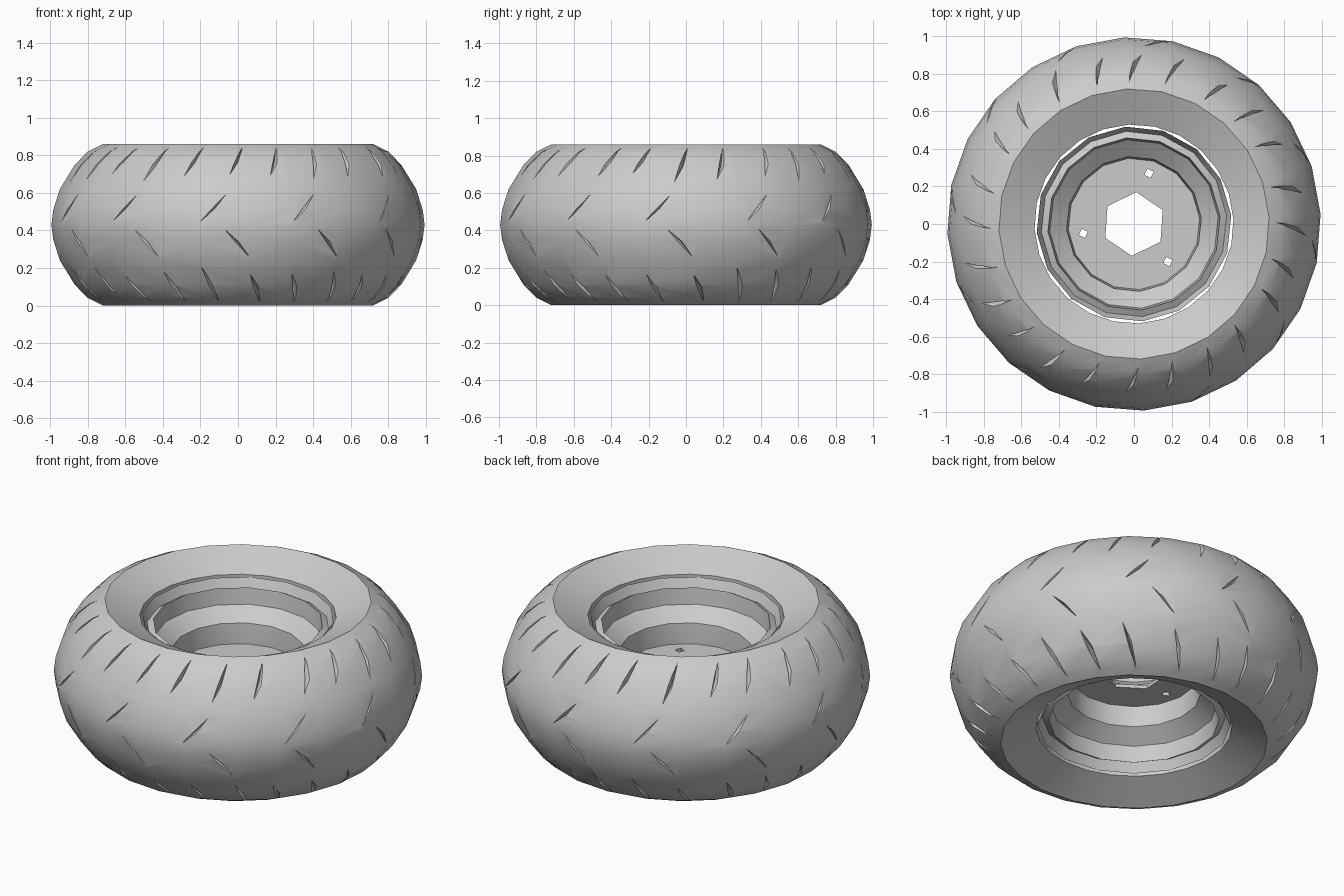
import bpy, bmesh, math, random
from mathutils import Vector

random.seed(4)
cube = bpy.data.objects.get("Cube")
if cube:
    bpy.data.objects.remove(cube, do_unlink=True)

MID = 0.43  # half the tyre width

grey = bpy.data.materials.new("plain_grey")
grey.use_nodes = True
colour = (0.6, 0.6, 0.6, 1)
grey.diffuse_color = colour
grey.node_tree.nodes["Principled BSDF"].inputs["Base Color"].default_value = colour


def finish(bm, name):
    bmesh.ops.recalc_face_normals(bm, faces=bm.faces)
    mesh = bpy.data.meshes.new(name)
    bm.to_mesh(mesh)
    bm.free()
    mesh.materials.append(grey)
    obj = bpy.data.objects.new(name, mesh)
    bpy.context.collection.objects.link(obj)
    return obj


def polar(angle, radius, z):
    return Vector((radius * math.cos(angle), radius * math.sin(angle), z))


def revolve(name, half, sides, turn=0.0):
    """Mirror a half profile about the mid plane and spin it into a closed ring."""
    profile = half + [(r, 2 * MID - z) for r, z in reversed(half) if abs(z - MID) > 0.001]
    bm = bmesh.new()
    rings = [[bm.verts.new(polar(turn + math.tau * i / sides, r, z)) for r, z in profile]
             for i in range(sides)]
    n = len(profile)
    for i in range(sides):
        a, b = rings[i], rings[(i + 1) % sides]
        for j in range(n):
            k = (j + 1) % n
            bm.faces.new((a[j], a[k], b[k], b[j]))
    return finish(bm, name)


def cut(target, cutter):
    """Subtract the cutter, then discard it."""
    cutter.hide_render = True
    mod = target.modifiers.new("cut", 'BOOLEAN')
    mod.operation = 'DIFFERENCE'
    mod.solver = 'EXACT'
    mod.object = cutter
    bpy.context.view_layer.objects.active = target
    bpy.ops.object.modifier_apply(modifier=mod.name)
    bpy.data.objects.remove(cutter, do_unlink=True)


def smooth(obj, degrees):
    bpy.ops.object.select_all(action='DESELECT')
    obj.select_set(True)
    bpy.context.view_layer.objects.active = obj
    bpy.ops.object.shade_smooth_by_angle(angle=math.radians(degrees))


# Tyre: sloped side wall, rounded tread, straight inner wall
tread = [(0.72, 0.86), (0.80, 0.82), (0.87, 0.75), (0.95, 0.62), (0.985, 0.51), (0.995, MID)]
tyre = revolve("tyre", [(0.53, 0.77)] + tread, 24, math.radians(3))


def tread_radius(z):
    z = max(z, 2 * MID - z)
    for (r1, z1), (r2, z2) in zip(tread, tread[1:]):
        if z2 <= z <= z1:
            return r1 + (r2 - r1) * (z1 - z) / (z1 - z2)
    return tread[0][0]


def add_groove(bm, a0, z0, a1, z1, width, depth):
    """Add one tapering wedge that runs along the tread surface."""
    def surface(angle, z, offset):
        return polar(angle, tread_radius(z) + offset, z)
    am, zm = a0 + (a1 - a0) * 0.55, z0 + (z1 - z0) * 0.55
    points = [surface(a, z, off) for a, z in ((a0, z0), (a1, z1)) for off in (-0.006, 0.04)]
    points += [surface(am + s * width, zm, 0.03) for s in (-1, 1)]
    points.append(surface(am + width * 0.5, zm, -depth))
    made = bmesh.ops.convex_hull(bm, input=[bm.verts.new(p) for p in points])
    spare = [v for v in made["geom_interior"] if isinstance(v, bmesh.types.BMVert)]
    bmesh.ops.delete(bm, geom=spare, context='VERTS')


# Tread grooves: a shoulder row and a sparser middle row, slanted and mirrored
grooves = bmesh.new()
COUNT = 24
for side in (1, -1):
    for i in range(COUNT):
        angle = math.tau * (i + (0.5 if side < 0 else 0.1)) / COUNT + random.uniform(-0.03, 0.03)

        def height(z):
            return MID + side * (z - MID)

        low = random.uniform(0.65, 0.70)
        add_groove(grooves, angle, height(0.84), angle - 0.08, height(low),
                   random.uniform(0.014, 0.024), 0.05)
        if i % 2 == 0:
            start = angle - 0.09
            add_groove(grooves, start, height(0.60), start - 0.14, height(0.45),
                       random.uniform(0.014, 0.026), 0.04)
cut(tyre, finish(grooves, "groove_cutter"))
smooth(tyre, 30)

# Rim: lip and two steps down to the hub on both sides
rim = revolve("rim", [(0.52, 0.76), (0.495, 0.705), (0.46, 0.725), (0.45, 0.63),
                      (0.36, 0.56), (0.35, MID)], 16, math.radians(5))
# Turn the profile's closing edge into the rim's outer wall
smooth(rim, 30)

# Hub plate with a six-sided bore and three bolt holes
disc = bmesh.new()
bmesh.ops.create_cone(disc, cap_ends=True, segments=16, radius1=0.355, radius2=0.355, depth=0.02)
bmesh.ops.translate(disc, verts=disc.verts, vec=(0, 0, MID))
hub = finish(disc, "hub_plate")

bores = bmesh.new()


def add_bore(x, y, radius, sides, turn):
    made = bmesh.ops.create_cone(bores, cap_ends=True, segments=sides, radius1=radius,
                                 radius2=radius, depth=0.2)["verts"]
    for v in made:
        a = math.atan2(v.co.y, v.co.x) + turn
        v.co = polar(a, radius, v.co.z + MID) + Vector((x, y, 0))


add_bore(0, 0, 0.17, 6, math.radians(-4))
for x, y in ((0.08, 0.27), (-0.27, -0.05), (0.18, -0.2)):
    add_bore(x, y, 0.026, 4, math.radians(20))
cut(hub, finish(bores, "bore_cutter"))
smooth(hub, 30)
